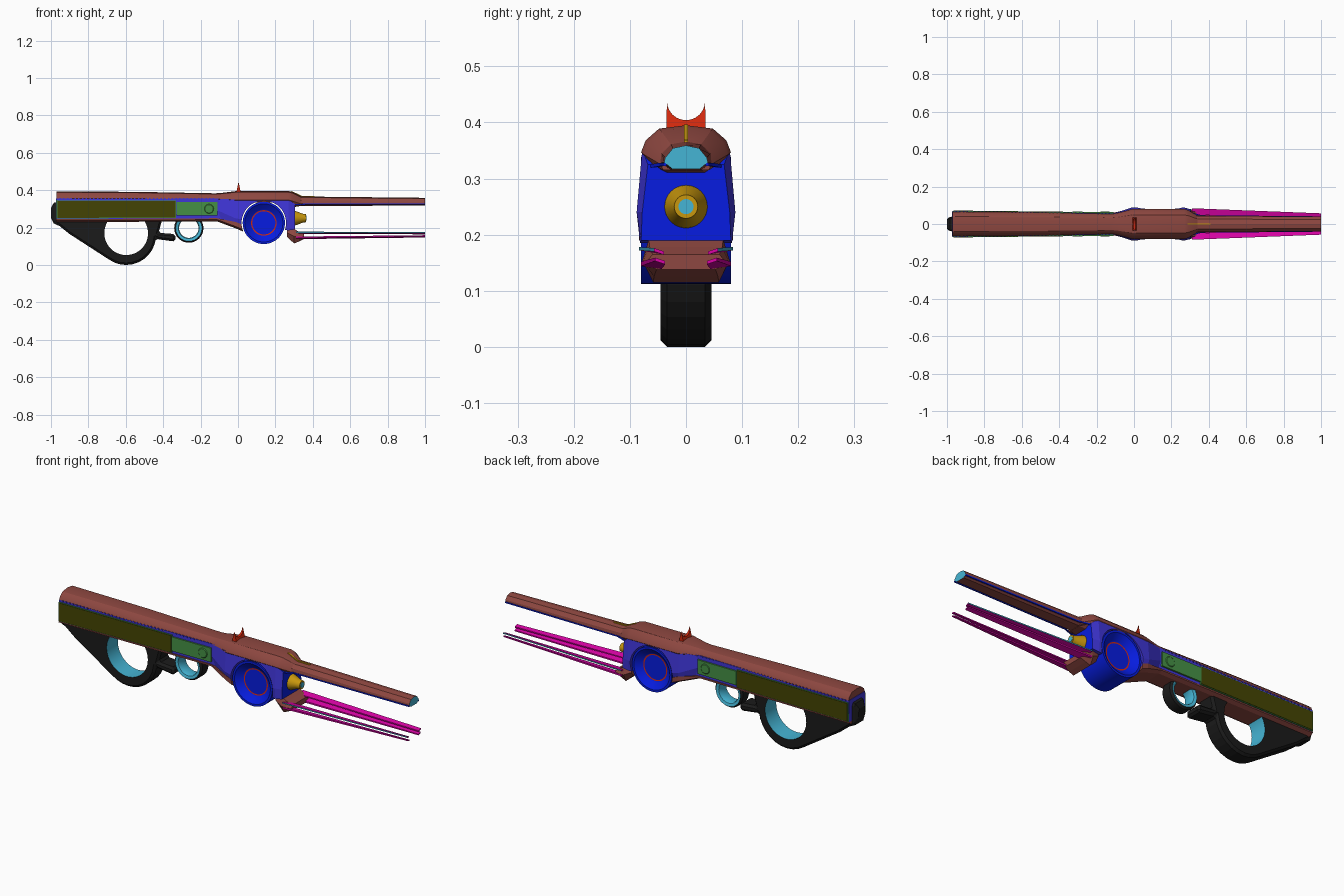
import bpy, bmesh, math
from mathutils import Vector

if "Cube" in bpy.data.objects:
    bpy.data.objects.remove(bpy.data.objects["Cube"])

def material(name, r, g, b):
    m = bpy.data.materials.new(name)
    m.use_nodes = True
    m.diffuse_color = (r, g, b, 1)
    m.node_tree.nodes["Principled BSDF"].inputs["Base Color"].default_value = (r, g, b, 1)
    return m

BROWN = material("red brown", .27, .064, .052)
VIOLET = material("violet blue", .05, .036, .68)
BLUE = material("deep blue", .002, .012, .75)
BLACK = material("black", .011, .011, .011)
OLIVE = material("olive", .058, .058, .001)
GREEN = material("green", .06, .28, .06)
CYAN = material("cyan", .06, .46, .66)
PINK = material("magenta", .7, .001, .38)
GOLD = material("gold", .58, .31, .004)
RED = material("red", .65, .022, .004)

def finish(name, bm, mats, rule=None, smooth=False):
    bmesh.ops.recalc_face_normals(bm, faces=bm.faces)
    me = bpy.data.meshes.new(name)
    bm.to_mesh(me)
    bm.free()
    ob = bpy.data.objects.new(name, me)
    bpy.context.collection.objects.link(ob)
    for m in mats:
        me.materials.append(m)
    paint(ob, rule)
    if smooth:
        bpy.ops.object.select_all(action='DESELECT')
        ob.select_set(True)
        bpy.context.view_layer.objects.active = ob
        bpy.ops.object.shade_smooth_by_angle(angle=math.radians(32))
    return ob

def paint(ob, rule):
    for p in ob.data.polygons:
        p.material_index = rule(p) if rule else 0

def skin(bm, rings):
    """Bridge rings of points and cap both ends."""
    rows = [[bm.verts.new(p) for p in r] for r in rings]
    n = len(rows[0])
    for a, b in zip(rows, rows[1:]):
        for i in range(n):
            j = (i + 1) % n
            bm.faces.new((a[i], a[j], b[j], b[i]))
    bm.faces.new(rows[0])
    return bm.faces.new(rows[-1])

def loft(name, stations, mats, rule=None, smooth=False, rim=0):
    """Stations of (x, half section) mirrored across y."""
    bm = bmesh.new()
    rings = []
    for x, half in stations:
        ring = half + [(-y, z) for y, z in reversed(half) if y > 0]
        rings.append([(x, y, z) for y, z in ring])
    cap = skin(bm, rings)
    if rim:
        bmesh.ops.inset_region(bm, faces=[cap], thickness=rim)
    return finish(name, bm, mats, rule, smooth)

def beams(name, items, mats, rule=None, tilt=0):
    """Tapered bars (x, y, z, half y, half z) to the same, on both sides."""
    bm = bmesh.new()
    for ends in items:
        for s in (1, -1):
            skin(bm, [[(x, s * (y + a * hy), z + b * hz + a * tilt)
                       for a, b in ((-1, -1), (1, -1), (1, 1), (-1, 1))]
                      for x, y, z, hy, hz in ends])
    return finish(name, bm, mats, rule)

def prism(name, pts, half, mats, axis="y"):
    bm = bmesh.new()
    place = (lambda a, b, t: (a, t, b)) if axis == "y" else (lambda a, b, t: (t, a, b))
    skin(bm, [[place(a, b, t) for a, b in pts] for t in (-half, half)])
    return finish(name, bm, mats)

def lathe(name, profile, origin, axis, mats, rule=None, closed=False, n=48):
    """Revolve (radius, along) points about the x or y axis."""
    bm = bmesh.new()
    rows = []
    for i in range(n):
        t = math.tau * i / n
        c, s = math.cos(t), math.sin(t)
        rows.append([bm.verts.new(Vector(origin) + Vector((r * c, h, r * s) if axis == "y" else (h, r * c, r * s)))
                     for r, h in profile])
    m = len(profile)
    for i in range(n):
        a, b = rows[i], rows[(i + 1) % n]
        for k in range(m if closed else m - 1):
            q = (k + 1) % m
            bm.faces.new((a[k], a[q], b[q], b[k]))
    bmesh.ops.remove_doubles(bm, verts=bm.verts, dist=1e-5)
    return finish(name, bm, mats, rule, True)

def apply(ob, mod):
    bpy.context.view_layer.objects.active = ob
    bpy.ops.object.modifier_apply(modifier=mod.name)

def bore(ob, x, z, r):
    """Cut a round hole through along y."""
    cutter = lathe("bore_cutter", [(0, -.2), (r, -.2), (r, .2), (0, .2)], (x, 0, z), "y", [])
    cutter.hide_render = True
    mod = ob.modifiers.new("bore", "BOOLEAN")
    mod.operation, mod.solver, mod.object = "DIFFERENCE", "EXACT", cutter
    apply(ob, mod)
    bpy.data.objects.remove(cutter)

WX, WZ = .138, .225

# Rounded top cover
def arch(w, zb, zt):
    h = zt - zb
    return [(w * .9, zb), (w, zb + .2 * h), (w * .9, zb + .55 * h), (w * .6, zb + .9 * h), (0, zt)]

loft("top_cover", [(x, arch(w, zb, zt)) for x, w, zb, zt in (
    (-.97, .066, .345, .393), (-.55, .063, .345, .391), (-.12, .055, .345, .383),
    (-.09, .058, .343, .385), (-.01, .08, .335, .395), (.27, .08, .335, .395),
    (.29, .074, .33, .391), (.34, .045, .315, .366))], [BROWN], smooth=True)

# Flattened barrel with open muzzle
loft("barrel", [(x, [(w * .62, zb), (w, zb + .012), (w * .95, zt - .022), (w * .6, zt - .005), (0, zt)])
                for x, w, zb, zt in ((.27, .062, .305, .375), (.34, .045, .316, .366), (1, .039, .317, .359))],
     [BROWN, CYAN], lambda p: int(p.center.x > .99 and p.area > .0008), rim=.004)
beams("barrel_edge_strips", [[(.3, .062, .322, .003, .003), (.36, .044, .325, .003, .003)],
                             [(.36, .044, .325, .003, .003), (1, .038, .325, .003, .003)]], [BLUE])
beams("barrel_ridge", [[(.285, 0, .393, .004, .003), (.34, 0, .367, .004, .003)],
                       [(.34, 0, .367, .004, .003), (.41, 0, .366, .004, .003)]], [GOLD])

# Long rear housing, lower tray and side panels
loft("rear_housing", [(x, [(w * .97, .24), (w, .3), (w, .356)])
                      for x, w in ((-.972, .066), (-.08, .056))], [VIOLET])
loft("lower_tray", [(x, [(w * .7, zb), (w, zb + .01), (w, zt)]) for x, w, zb, zt in (
    (-.972, .067, .23, .245), (-.11, .06, .232, .25), (-.01, .083, .195, .229), (.06, .084, .165, .2))], [BROWN])
beams("olive_side_panels", [[(-.966, .067, .297, .005, .046), (-.335, .06, .298, .005, .043)]], [OLIVE])
beams("panel_trim", [[(-.971, .067, .297, .003, .049), (-.332, .06, .298, .003, .046)]], [GREEN])
beams("green_side_plates", [[(-.33, .059, .3, .007, .036), (-.11, .057, .3, .007, .036)]], [GREEN])
beams("cover_studs", [[(-.955 + .02 * i, .066 - .0105 * i / 41, .354, .003, .003),
                       (-.947 + .02 * i, .066 - .0105 * i / 41, .354, .003, .003)] for i in range(42)], [VIOLET])
lathe("round_latch", [(0, -.067), (.022, -.067), (.027, -.063), (.027, .063), (.022, .067), (0, .067)],
      (-.155, 0, .3), "y", [GREEN], n=24)

# Wide front housing with the drum opening
front = loft("front_housing", [(x, [(wb, zb), (wm, zm), (wt, zt)]) for x, wb, zb, wm, zm, wt, zt in (
    (-.105, .05, .248, .057, .29, .055, .352), (-.015, .078, .222, .087, .25, .077, .352),
    (.04, .08, .2, .088, .24, .078, .352), (.27, .082, .185, .088, .24, .078, .352),
    (.305, .08, .19, .078, .24, .068, .325))], [VIOLET, BLUE])
bore(front, WX, WZ, .119)
bore(bpy.data.objects["lower_tray"], WX, WZ, .119)
paint(front, lambda p: int(p.normal.x > .6 and p.center.x > .28))

# Dished drum with a red inlay ring on each side
def drum_rule(p):
    r = math.hypot(p.center.x - WX, p.center.z - WZ)
    return int(.062 < r < .068 and abs(p.normal.y) > .9)

side = [(0, .052), (.062, .052), (.068, .052), (.073, .055), (.102, .08), (.113, .08)]
lathe("drum", [(r, -h) for r, h in side] + side[::-1], (WX, 0, WZ), "y", [BLUE, RED], drum_rule)

# Front nozzle with a flat tip disc
lathe("nozzle", [(0, 0), (.039, 0), (.037, .012), (.024, .045), (.021, .064), (0, .064)],
      (.3, 0, .25), "x", [GOLD], n=32)
lathe("nozzle_tip", [(0, 0), (.0135, 0), (.0135, .004), (0, .004)], (.362, 0, .25), "x", [CYAN], n=24)

# Lower jaw and the split rods it carries
loft("lower_jaw", [(x, [(w * .75, zb), (w, (zb + zt) / 2), (w * .85, zt)]) for x, w, zb, zt in (
    (.262, .07, .15, .195), (.3, .078, .115, .192), (.325, .076, .125, .178), (.352, .07, .138, .165))], [BROWN])
beams("upper_rods", [[(.31, .066, .172, .018, .003), (1, .048, .17, .009, .003)]], [PINK, CYAN],
      lambda p: int(abs(p.normal.y) > .8 and p.normal.y * p.center.y > 0), tilt=.003)
beams("lower_rods", [[(.31, .062, .145, .018, .004), (1, .046, .153, .009, .003)]], [PINK], tilt=.003)

# Notched sight
arc = [(.034 * math.cos(t), .438 - .034 * math.sin(t))
       for t in (math.pi * i / 12 for i in range(13))]
sight = prism("notched_sight", [(-.035, .388), (.035, .388)] + arc, .012, [RED], "x")
for v in sight.data.vertices:
    v.co.x = v.co.x * (1 if v.co.z < .39 else max(.12, (.445 - v.co.z) / .08)) + .003

# Butt cap
loft("butt_cap", [(x, [(w, zb), (w + .006, zb + .015), (w + .006, zt - .015), (w, zt)]) for x, w, zb, zt in (
    (-.96, .034, .21, .338), (-.985, .032, .222, .332), (-1, .02, .25, .305))], [BLACK])

# Ring grip with brace to the butt
GX, GZ = -.598, .16
bottom = [(GX + .16 * math.cos(t), GZ + .16 * math.sin(t))
          for t in (math.radians(a) for a in range(234, 358, 12))]
grip = prism("ring_grip", [(-.972, .245), (-.972, .222), (-.9, .165)] + bottom +
             [(-.425, .137), (-.335, .125), (-.335, .165), (-.425, .172), (-.405, .245)], .045, [BLACK, CYAN])
bev = grip.modifiers.new("edges", "BEVEL")
bev.width, bev.segments, bev.limit_method, bev.angle_limit = .016, 1, "ANGLE", math.radians(50)
apply(grip, bev)
bore(grip, GX, GZ + .01, .117)

def inner(p):
    d = Vector((p.center.x - GX, 0, p.center.z - GZ - .01))
    return int(d.length < .121 and abs(p.normal.y) < .1 and p.normal.dot(d) < 0)

paint(grip, inner)

# Trigger guard ring
TX, TZ = -.263, .197
lathe("trigger_guard", [(.078, -.024), (.078, .024), (.07, .034), (.056, .03), (.052, .02),
                        (.052, -.02), (.056, -.03), (.07, -.034)], (TX, 0, TZ), "y", [BLACK, CYAN],
      lambda p: int(math.hypot(p.center.x - TX, p.center.z - TZ) < .068), closed=True)
